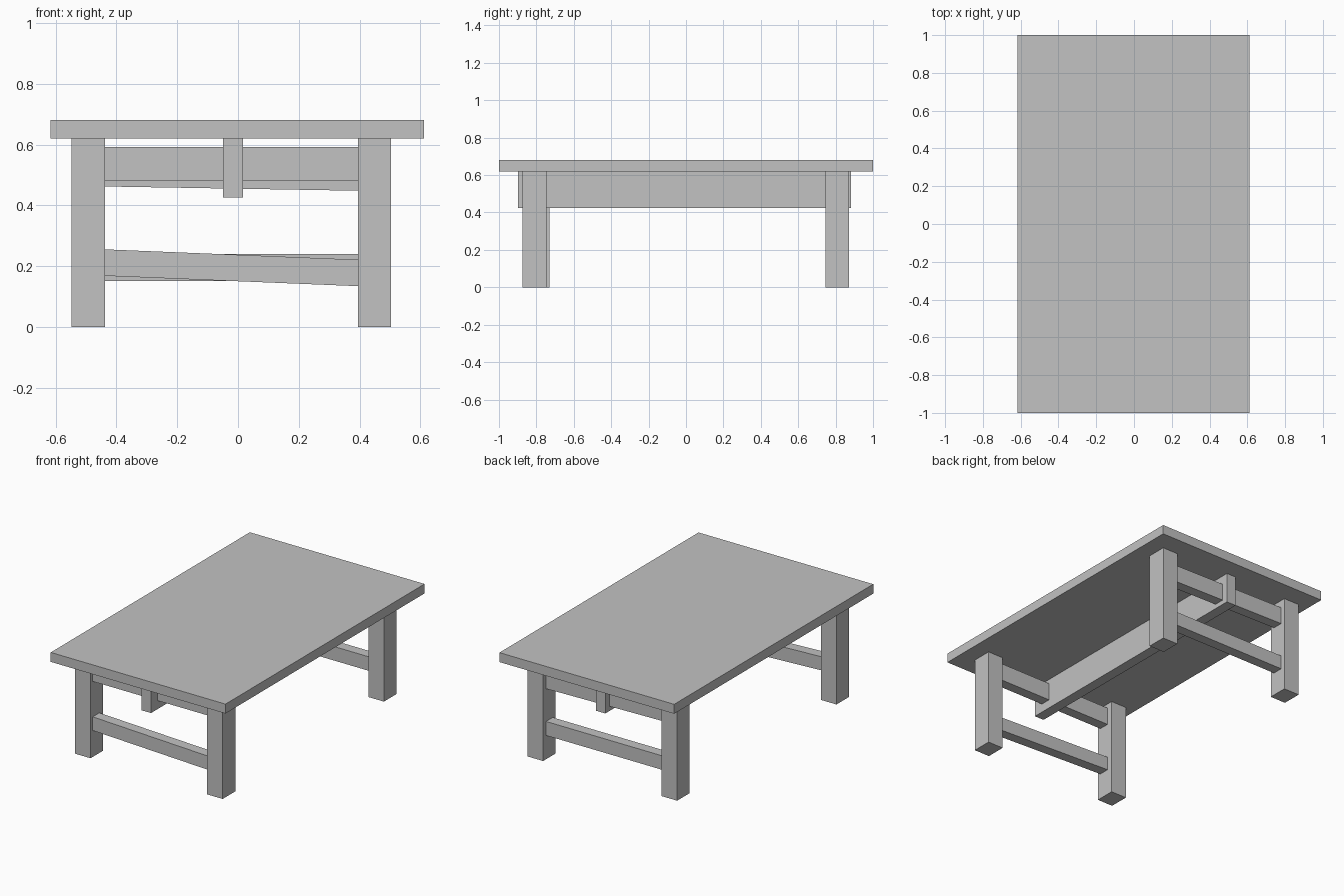
import bpy

cube = bpy.data.objects.get("Cube")
if cube:
    bpy.data.objects.remove(cube, do_unlink=True)

# Single plain finish
grey = bpy.data.materials.new("light_grey")
grey.use_nodes = True
colour = (0.54, 0.54, 0.54, 1)
grey.diffuse_color = colour
grey.node_tree.nodes["Principled BSDF"].inputs["Base Color"].default_value = colour


def board(name, x, y, z, drop=0.0):
    """Box between (min, max) pairs; its +x end is lowered by drop."""
    bpy.ops.mesh.primitive_cube_add(size=1)
    ob = bpy.context.object
    ob.name = name
    for v in ob.data.vertices:
        ix, iy, iz = (int(c > 0) for c in v.co)
        v.co = (x[ix], y[iy], z[iz] - drop * ix)
    ob.data.materials.append(grey)
    return ob


UNDERSIDE = 0.62
RIGHT_X, LEFT_X = (-0.548, -0.438), (0.395, 0.504)
SPAN = (RIGHT_X[1], LEFT_X[0])
FRONT_RAIL_Y, BACK_RAIL_Y = (-0.834, -0.767), (0.775, 0.842)

# Top and the long beam below it
board("table_top", (-0.617, 0.612), (-1, 1), (UNDERSIDE, 0.68))
board("centre_beam", (-0.05, 0.017), (-0.898, 0.882), (0.425, UNDERSIDE))

# Legs
for name, x, y in (
    ("front_right_leg", RIGHT_X, (-0.856, -0.729)),
    ("front_left_leg", LEFT_X, (-0.874, -0.747)),
    ("back_right_leg", RIGHT_X, (0.746, 0.872)),
    ("back_left_leg", LEFT_X, (0.746, 0.872)),
):
    board(name, x, y, (0, UNDERSIDE))

# Cross rails, two of them slightly out of level
board("front_upper_rail", SPAN, FRONT_RAIL_Y, (0.48, 0.592))
board("front_lower_rail", SPAN, FRONT_RAIL_Y, (0.168, 0.255), drop=0.034)
board("back_upper_rail", SPAN, BACK_RAIL_Y, (0.462, 0.572), drop=0.014)
board("back_lower_rail", SPAN, BACK_RAIL_Y, (0.151, 0.24))
